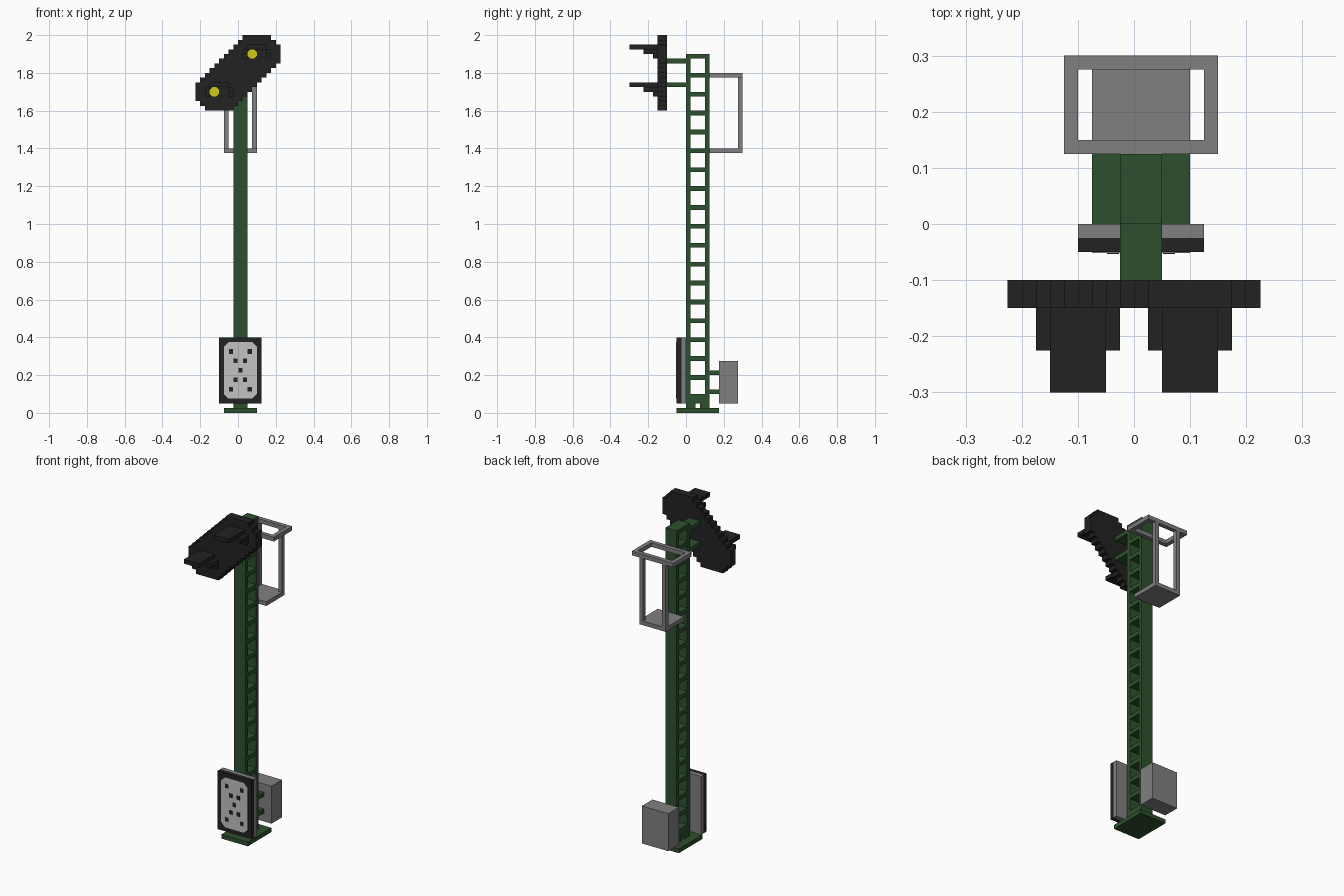
import bpy, bmesh, math

if "Cube" in bpy.data.objects:
    bpy.data.objects.remove(bpy.data.objects["Cube"])

U = 0.025  # the model sits on a grid of this pitch


def material(name, rgb):
    lin = [((c / 255 + 0.055) / 1.055) ** 2.4 if c > 10 else c / 255 / 12.92 for c in rgb]
    m = bpy.data.materials.new(name)
    m.diffuse_color = (*lin, 1)
    m.use_nodes = True
    m.node_tree.nodes["Principled BSDF"].inputs["Base Color"].default_value = m.diffuse_color
    return m


GREEN = material("dark green", (45, 80, 45))
GREY = material("mid grey", (128, 128, 128))
BLACK = material("near black", (34, 34, 34))
PALE = material("pale grey", (194, 194, 194))
YELLOW = material("yellow", (208, 206, 18))


def finish(name, bm, mat):
    bmesh.ops.recalc_face_normals(bm, faces=bm.faces)
    me = bpy.data.meshes.new(name)
    bm.to_mesh(me)
    bm.free()
    me.materials.append(mat)
    ob = bpy.data.objects.new(name, me)
    bpy.context.collection.objects.link(ob)
    return ob


def boxes(name, mat, *extents):
    """One object from boxes given as (x0, x1, y0, y1, z0, z1)."""
    bm = bmesh.new()
    for x0, x1, y0, y1, z0, z1 in extents:
        vs = bmesh.ops.create_cube(bm, size=1)["verts"]
        for v in vs:
            v.co = (x1 if v.co.x > 0 else x0, y1 if v.co.y > 0 else y0, z1 if v.co.z > 0 else z0)
    return finish(name, bm, mat)


def plate(name, mat, outline, y0, y1):
    """Extrude an (x, z) outline from y0 to y1."""
    bm = bmesh.new()
    face = bm.faces.new([bm.verts.new((x, y0, z)) for x, z in outline])
    ext = bmesh.ops.extrude_face_region(bm, geom=[face])["geom"]
    bmesh.ops.translate(bm, vec=(0, y1 - y0, 0), verts=[e for e in ext if isinstance(e, bmesh.types.BMVert)])
    return finish(name, bm, mat)


PX = (-0.025, 0.05)  # post width

# Base and ladder-like post
boxes("base_plate", GREEN, (-0.075, 0.1, -0.05, 0.175, 0, 0.025))
boxes("post_flanges", GREEN, (*PX, 0, 0.025, 0.025, 1.9), (*PX, 0.1, 0.125, 0.025, 1.9))
boxes("post_rungs", GREEN, *[(*PX, 0.025, 0.1, k / 10 - U, k / 10) for k in range(2, 20)])
boxes("post_foot", GREEN, (*PX, 0.025, 0.1, 0.05, 0.1),
      (*PX, 0.025, 0.05, 0.025, 0.05), (*PX, 0.075, 0.1, 0.025, 0.05))

# Signal head: slanted band with a stepped edge
right, left = [], []
for i in range(16):
    z = 1.6 + U * i
    r = min(-0.025 + U * i, 0.225, 0.175 + U * (15 - i))
    l = max(-0.175 - U * i, -0.225, 0.025 - U * (15 - i))
    right += [(r, z), (r, z + U)]
    left += [(l, z), (l, z + U)]
plate("signal_head", BLACK, right + left[::-1], -0.15, -0.1)
boxes("head_brackets", GREEN, (*PX, -0.1, 0, 1.85, 1.875), (*PX, -0.1, 0, 1.725, 1.75))

# Lamps with stepped hoods
for tag, cx, cz in (("upper", 0.1, 1.9), ("lower", -0.1, 1.7)):
    parts = [(cx - 0.05, cx + 0.05, -0.3, -0.15, cz + U, cz + 2 * U)]
    for a in (cx - 0.075, cx + 0.05):
        parts += [(a, a + U, -0.225, -0.15, cz, cz + U), (a, a + U, -0.175, -0.15, cz - U, cz)]
    boxes(tag + "_hood", BLACK, *parts)
    lamp = [(cx - U + 0.027 * math.cos(math.pi * (k + 0.5) / 4),
             cz + 0.027 * math.sin(math.pi * (k + 0.5) / 4)) for k in range(8)]
    plate(tag + "_lamp", YELLOW, lamp, -0.153, -0.149)

# Service cage behind the post
boxes("cage_floor", GREY, (-0.075, 0.1, 0.125, 0.3, 1.375, 1.4))
boxes("cage_uprights", GREY, *[(x, x + U, 0.275, 0.3, 1.4, 1.775) for x in (-0.075, 0.075)])
boxes("cage_rail", GREY, (-0.125, 0.15, 0.125, 0.15, 1.775, 1.8), (-0.125, 0.15, 0.275, 0.3, 1.775, 1.8),
      (-0.125, -0.1, 0.15, 0.275, 1.775, 1.8), (0.125, 0.15, 0.15, 0.275, 1.775, 1.8))

# Lower panel: grey back, black front, pale face with a cross of dark spots
boxes("panel_back", GREY, (-0.1, 0.125, -0.025, 0, 0.05, 0.4))
boxes("panel_front", BLACK, (-0.1, 0.125, -0.05, -0.025, 0.05, 0.4))
CX, CZ, W, H, C = 0.0125, 0.225, 0.0875, 0.15, 0.025
face = []
for sx, sz in ((1, 1), (-1, 1), (-1, -1), (1, -1)):
    pair = [(CX + sx * W, CZ + sz * (H - C)), (CX + sx * (W - C), CZ + sz * H)]
    face += pair if sx * sz > 0 else pair[::-1]
plate("panel_face", PALE, face, -0.052, -0.049)
spots = [(0, 0)] + [(sx * 0.025 * k, sz * 0.05 * k) for k in (1, 2) for sx in (-1, 1) for sz in (-1, 1)]
boxes("panel_spots", BLACK, *[(CX + x - 0.011, CX + x + 0.011, -0.0535, -0.051, CZ + z - 0.012, CZ + z + 0.012)
                              for x, z in spots])

# Equipment box on two brackets
boxes("equipment_box", GREY, (-0.075, 0.1, 0.175, 0.275, 0.05, 0.275))
boxes("box_brackets", GREEN, (*PX, 0.125, 0.175, 0.2, 0.225), (*PX, 0.125, 0.175, 0.1, 0.125))
